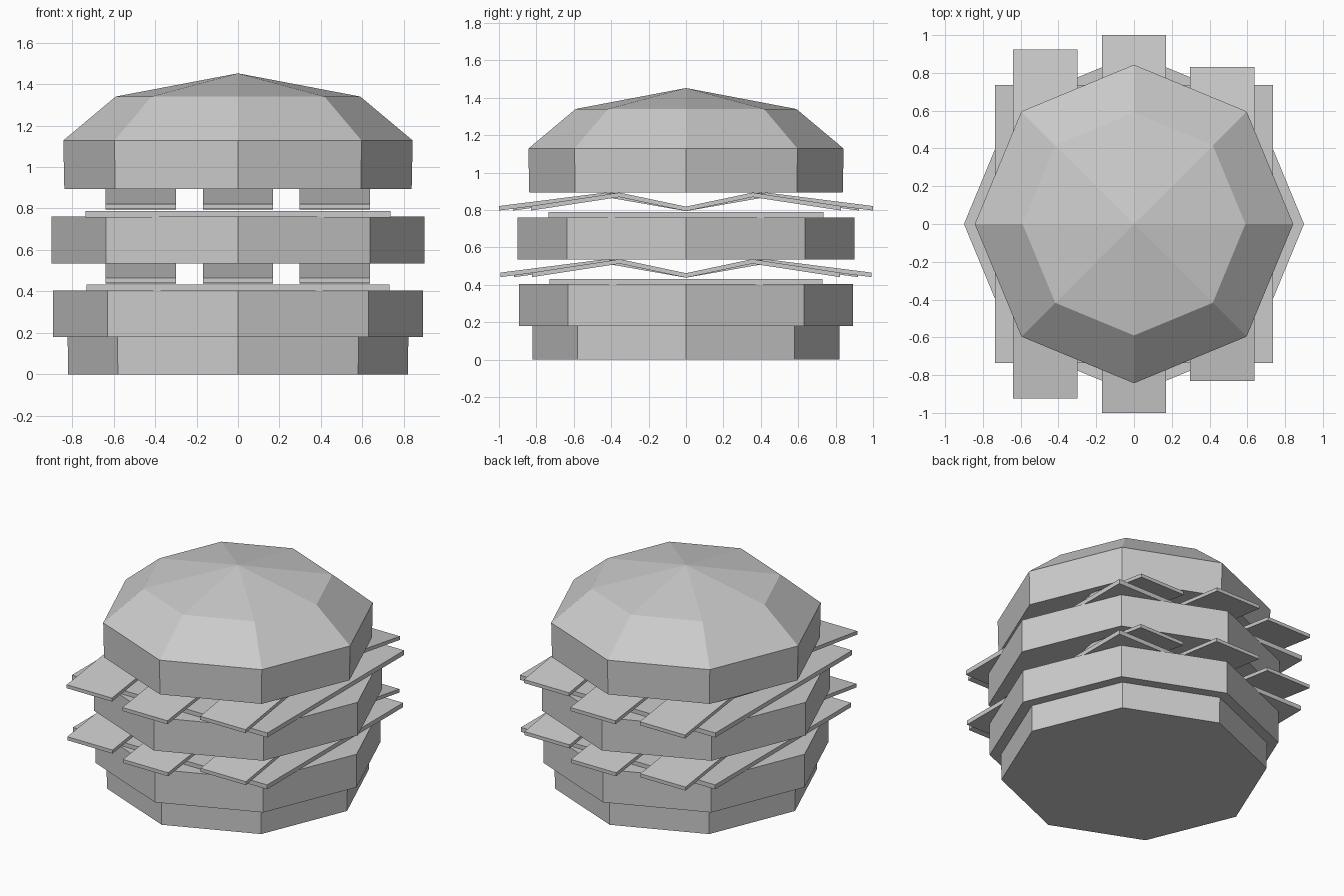
import bpy, math

if "Cube" in bpy.data.objects:
    bpy.data.objects.remove(bpy.data.objects["Cube"])


def mesh_object(name, verts, faces):
    me = bpy.data.meshes.new(name)
    me.from_pydata(verts, [], faces)
    me.update()
    ob = bpy.data.objects.new(name, me)
    bpy.context.collection.objects.link(ob)
    return ob


def octagon_layer(name, rings, apex=None):
    """Stack of eight-sided rings (radius, z), with a flat or pointed top."""
    verts = [(r * math.cos(i * math.pi / 4), r * math.sin(i * math.pi / 4), z)
             for r, z in rings for i in range(8)]
    faces = [tuple(range(7, -1, -1))]
    for k in range(len(rings) - 1):
        for i in range(8):
            j = (i + 1) % 8
            faces.append((k*8 + i, k*8 + j, k*8 + 8 + j, k*8 + 8 + i))
    top = (len(rings) - 1) * 8
    if apex is None:
        faces.append(tuple(range(top, top + 8)))
    else:
        verts.append((0, 0, apex))
        faces += [(top + i, top + (i + 1) % 8, top + 8) for i in range(8)]
    return mesh_object(name, verts, faces)


def cheese(name, half, z0, z1):
    bpy.ops.mesh.primitive_cube_add(size=1, location=(0, 0, (z0 + z1) / 2))
    ob = bpy.context.object
    ob.name = name
    ob.scale = (2 * half, 2 * half, z1 - z0)


def lettuce_strip(name, x, length, z):
    """Zigzag strip along y; z is the underside of its low points."""
    path = [(-1, 0.003), (-0.43, 0.075), (0, 0), (0.43, 0.075), (1, 0.003)]
    t, w = 0.024, 0.17
    prof = [(y * length, z + h) for y, h in path]
    prof += [(y * length, z + h + t) for y, h in reversed(path)]
    verts = [(x + s * w, y, h) for s in (-1, 1) for y, h in prof]
    faces = [(i, (i + 1) % 10, 10 + (i + 1) % 10, 10 + i) for i in range(10)]
    # Side faces, split into convex quads
    for i in range(4):
        a, b, c, d = i, i + 1, 8 - i, 9 - i
        faces += [(d, c, b, a), (10 + a, 10 + b, 10 + c, 10 + d)]
    return mesh_object(name, verts, faces)


# Buns and patties
octagon_layer("bottom_bun", [(0.82, 0), (0.822, 0.18)])
octagon_layer("lower_patty", [(0.892, 0.18), (0.892, 0.405)])
octagon_layer("upper_patty", [(0.90, 0.535), (0.90, 0.76)])
octagon_layer("top_bun", [(0.838, 0.893), (0.843, 1.128), (0.59, 1.34)], apex=1.452)

# Cheese slices
cheese("lower_cheese", 0.73, 0.402, 0.432)
cheese("upper_cheese", 0.735, 0.757, 0.788)

# Lettuce: three strips of different lengths on each level
for level, z, s in (("lower", 0.438, 0.993), ("upper", 0.794, 1.0)):
    for side, x, length in (("left", -0.47, 0.925), ("middle", 0, 1.0), ("right", 0.467, 0.83)):
        lettuce_strip(f"{level}_lettuce_{side}", x, length * s, z)
